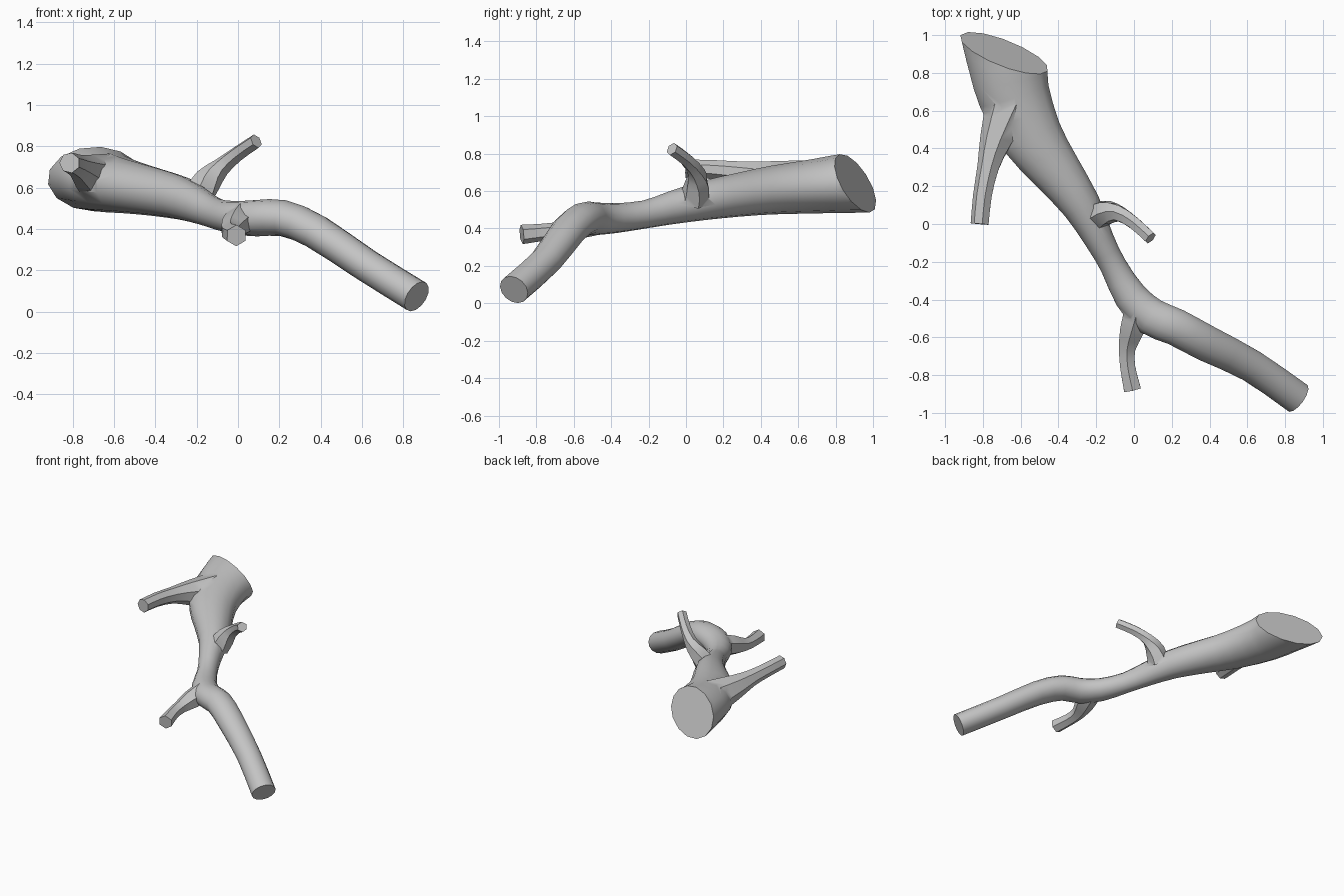
import bpy, bmesh, math
from mathutils import Vector

cube = bpy.data.objects.get("Cube")
if cube:
    bpy.data.objects.remove(cube, do_unlink=True)

# Single grey bark colour
GREY = (0.55, 0.55, 0.55, 1.0)
bark = bpy.data.materials.new("grey bark")
bark.use_nodes = True
bark.diffuse_color = GREY
bsdf = next(n for n in bark.node_tree.nodes if n.type == 'BSDF_PRINCIPLED')
bsdf.inputs["Base Color"].default_value = GREY
bsdf.inputs["Roughness"].default_value = 0.9


def smooth_path(points, steps):
    """Catmull-Rom interpolation of (x, y, z, half width, half height)."""
    p = [Vector(q) for q in points]
    p = [p[0] * 2 - p[1]] + p + [p[-1] * 2 - p[-2]]
    out = []
    for a, b, c, d in zip(p, p[1:], p[2:], p[3:]):
        for k in range(steps):
            t = k / steps
            out.append(0.5 * (b * 2 + (c - a) * t
                              + (a * 2 - b * 5 + c * 4 - d) * t * t
                              + (b * 3 - a - c * 3 + d) * t ** 3))
    return out + [p[-2]]


def limb(name, points, sides, steps=2, cut=None):
    """Tapering tube along a path, capped, with an optional slanted cut."""
    path = smooth_path(points, steps)
    bm = bmesh.new()
    rings = []
    for i, q in enumerate(path):
        before, after = path[max(i - 1, 0)], path[min(i + 1, len(path) - 1)]
        along = Vector((after - before)[:3]).normalized()
        across = along.cross(Vector((0, 0, 1))).normalized()
        up = across.cross(along)
        ring = []
        for k in range(sides):
            a = math.tau * (k + 0.5) / sides
            ring.append(bm.verts.new(Vector(q[:3]) + across * math.cos(a) * q[3]
                                     + up * math.sin(a) * q[4]))
        rings.append(ring)
    for r, s in zip(rings, rings[1:]):
        for k in range(sides):
            n = (k + 1) % sides
            bm.faces.new((r[k], r[n], s[n], s[k]))
    bm.faces.new(rings[0])
    bm.faces.new(rings[-1])
    if cut:
        bmesh.ops.bisect_plane(bm, geom=bm.verts[:] + bm.edges[:] + bm.faces[:],
                               plane_co=cut[0], plane_no=cut[1], clear_outer=True)
        bmesh.ops.holes_fill(bm, edges=[e for e in bm.edges if e.is_boundary], sides=0)
    bmesh.ops.recalc_face_normals(bm, faces=bm.faces[:])
    mesh = bpy.data.meshes.new(name)
    bm.to_mesh(mesh)
    bm.free()
    mesh.materials.append(bark)
    obj = bpy.data.objects.new(name, mesh)
    bpy.context.collection.objects.link(obj)
    return obj


def round_path(points):
    return [(x, y, z, r, r) for x, y, z, r in points]


# Main bough: thick sawn end at the back, thin end at the front left
bough = limb("bough", [
    (-0.72, 1.15, 0.66, 0.235, 0.17),
    (-0.695, 0.98, 0.65, 0.22, 0.165),
    (-0.665, 0.83, 0.64, 0.212, 0.157),
    (-0.635, 0.68, 0.625, 0.195, 0.145),
    (-0.54, 0.46, 0.605, 0.168, 0.13),
    (-0.41, 0.28, 0.58, 0.135, 0.117),
    (-0.28, 0.10, 0.55, 0.106, 0.105),
    (-0.185, -0.08, 0.51, 0.08, 0.088),
    (-0.11, -0.22, 0.475, 0.072, 0.075),
    (-0.02, -0.38, 0.455, 0.09, 0.08),
    (0.09, -0.49, 0.452, 0.102, 0.088),
    (0.22, -0.545, 0.452, 0.1, 0.088),
    (0.38, -0.63, 0.385, 0.098, 0.085),
    (0.62, -0.75, 0.225, 0.088, 0.08),
    (0.865, -0.92, 0.073, 0.088, 0.08),
], 14, cut=((-0.68, 0.9, 0.645), (0.36, 1.0, 0.47)))

# Side twigs, each flaring into the bough
twigs = [
    limb("right_twig", round_path([
        (-0.815, 0.0, 0.72, 0.05), (-0.80, 0.15, 0.715, 0.052),
        (-0.77, 0.30, 0.70, 0.06), (-0.73, 0.44, 0.675, 0.088),
        (-0.66, 0.62, 0.64, 0.13)]), 7),
    limb("front_twig", round_path([
        (-0.008, -0.878, 0.368, 0.052), (-0.033, -0.76, 0.38, 0.046),
        (-0.036, -0.66, 0.392, 0.05), (-0.01, -0.56, 0.42, 0.072),
        (0.02, -0.46, 0.45, 0.08)]), 6),
    limb("upper_twig", round_path([
        (0.088, -0.075, 0.825, 0.036), (0.0, 0.005, 0.765, 0.038),
        (-0.08, 0.055, 0.70, 0.046), (-0.145, 0.06, 0.635, 0.068),
        (-0.20, 0.04, 0.55, 0.08)]), 6),
]

# Fuse the twigs into the bough
bpy.context.view_layer.objects.active = bough
for twig in twigs:
    union = bough.modifiers.new("fuse", 'BOOLEAN')
    union.operation = 'UNION'
    union.solver = 'EXACT'
    union.object = twig
    bpy.ops.object.modifier_apply(modifier=union.name)
    bpy.data.objects.remove(twig, do_unlink=True)

# Smooth bark with crisp cut ends and twig edges
bpy.ops.object.select_all(action='DESELECT')
bough.select_set(True)
bpy.context.view_layer.objects.active = bough
bpy.ops.object.shade_smooth_by_angle(angle=math.radians(40))
